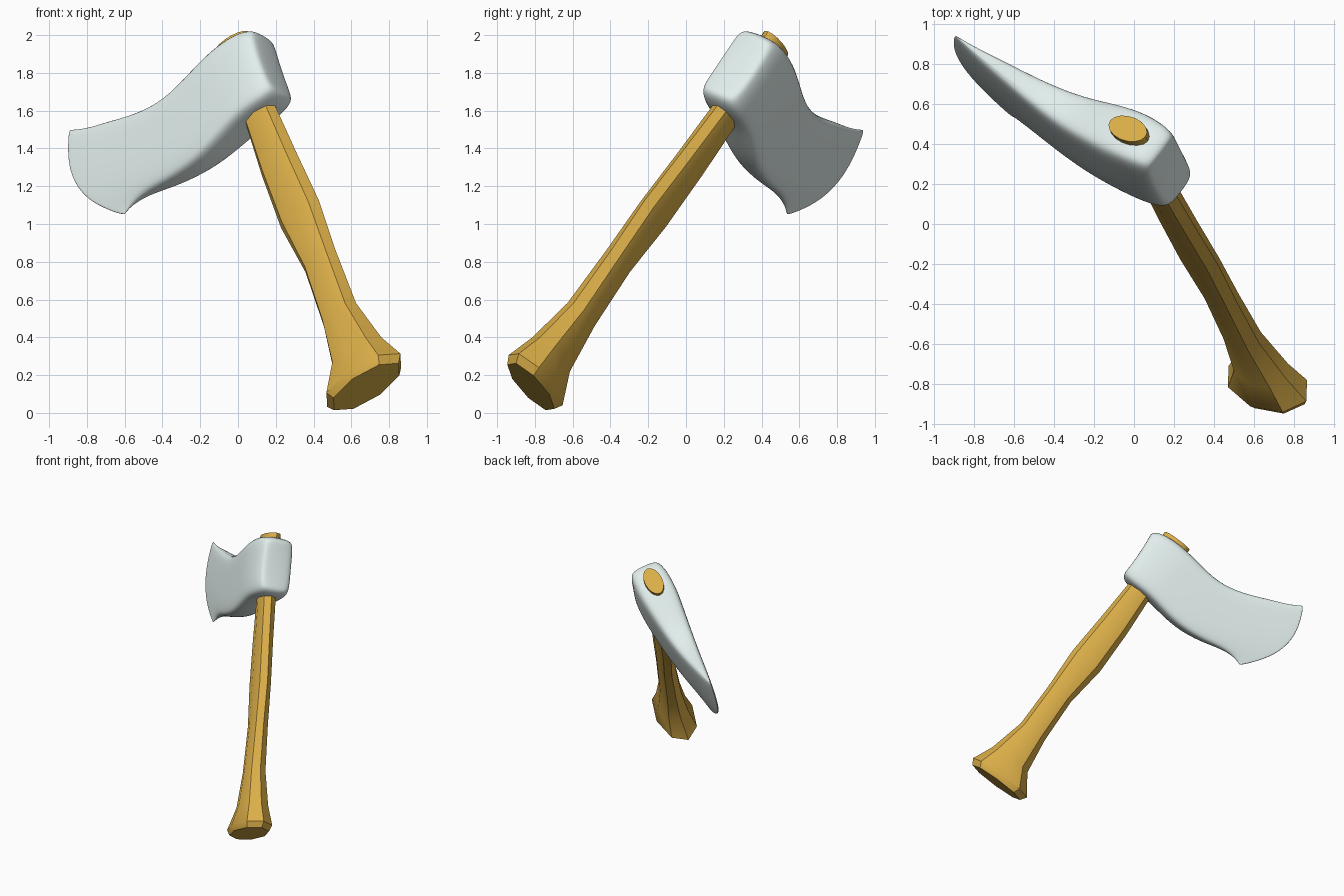
import bpy, bmesh, math
from mathutils import Vector

if "Cube" in bpy.data.objects:
    bpy.data.objects.remove(bpy.data.objects["Cube"])

# Tilted axe frame: F toward the cutting edge, N across the cheeks, U up the handle
ORIGIN = Vector((-0.025, 0.465, 1.94))
F = Vector((-0.759, 0.348, -0.552))
N = Vector((-0.575, -0.755, 0.314))
U = Vector((-0.307, 0.555, 0.772))


def place(f, n, u):
    return ORIGIN + F * f + N * n + U * u


def material(name, colour):
    m = bpy.data.materials.new(name)
    m.diffuse_color = colour
    m.use_nodes = True
    m.node_tree.nodes["Principled BSDF"].inputs["Base Color"].default_value = m.diffuse_color
    return m


def loft(name, rings, mat):
    """Join closed rings of points into a capped solid."""
    bm = bmesh.new()
    loops = [[bm.verts.new(place(*p)) for p in ring] for ring in rings]
    k = len(rings[0])
    for a, b in zip(loops, loops[1:]):
        for i in range(k):
            j = (i + 1) % k
            bm.faces.new((a[i], a[j], b[j], b[i]))
    caps = (loops[0], loops[-1])
    if name == "axe_head":      # grid caps, pairing the two cheeks
        for c in caps:
            for i in range(k // 2 - 1):
                bm.faces.new((c[i], c[i + 1], c[k - 2 - i], c[k - 1 - i]))
    else:
        for c in caps:
            bm.faces.new(c)
    bmesh.ops.recalc_face_normals(bm, faces=bm.faces)
    me = bpy.data.meshes.new(name)
    bm.to_mesh(me)
    bm.free()
    me.materials.append(mat)
    ob = bpy.data.objects.new(name, me)
    bpy.context.collection.objects.link(ob)
    return ob


def smooth(ob, angle):
    bpy.ops.object.select_all(action='DESELECT')
    ob.select_set(True)
    bpy.context.view_layer.objects.active = ob
    bpy.ops.object.shade_smooth_by_angle(angle=math.radians(angle))


steel = material("steel", (0.76, 0.86, 0.84, 1))
wood = material("wood", (0.70, 0.42, 0.065, 1))

# Head stations: f at top, f at bottom, bulge, u top, u bottom, half thickness
stations = [
    (-0.19, -0.17, 0.01, -0.07, -0.43, 0.095),
    (-0.175, -0.155, 0.01, -0.035, -0.465, 0.125),
    (-0.08, -0.07, 0.0, -0.005, -0.485, 0.145),
    (0.08, 0.08, 0.0, -0.005, -0.48, 0.15),
    (0.25, 0.24, 0.0, -0.03, -0.51, 0.13),
    (0.45, 0.42, 0.01, -0.06, -0.53, 0.105),
    (0.65, 0.62, 0.02, -0.01, -0.50, 0.075),
    (0.82, 0.77, 0.05, 0.07, -0.455, 0.05),
    (0.97, 0.88, 0.10, 0.13, -0.45, 0.025),
    (1.055, 0.942, 0.14, 0.185, -0.47, 0.008),
    (1.065, 0.950, 0.145, 0.19, -0.475, 0.004),
]
rows = [(0, 0.68), (0.07, 0.97), (0.28, 1), (0.5, 1), (0.72, 1), (0.93, 0.95), (1, 0.66)]
rings = []
for ft, fb, bulge, ut, ub, h in stations:
    side = [(ft + (fb - ft) * t + bulge * 4 * t * (1 - t), h * w, ut + (ub - ut) * t)
            for t, w in rows]
    rings.append(side + [(f, -n, u) for f, n, u in reversed(side)])
head = loft("axe_head", rings, steel)
sub = head.modifiers.new("Subdivision", 'SUBSURF')
sub.levels = sub.render_levels = 2
smooth(head, 60)

# Handle: eight-sided sections (u, f centre, half width f, half width n)
sections = [
    (0.018, 0.0, 0.112, 0.066),
    (-0.03, 0.0, 0.115, 0.068),
    (-0.45, 0.0, 0.098, 0.068),
    (-0.80, 0.005, 0.118, 0.066),
    (-1.15, 0.0, 0.132, 0.066),
    (-1.48, -0.01, 0.105, 0.070),
    (-1.84, 0.0, 0.112, 0.082),
    (-2.12, -0.01, 0.165, 0.112),
    (-2.28, 0.012, 0.255, 0.150),
    (-2.325, 0.012, 0.225, 0.130),
]
rings = []
for u, c, a, b in sections:
    rings.append([(c + a * math.cos(i * math.pi / 4), b * math.sin(i * math.pi / 4), u)
                  for i in range(8)])
smooth(loft("handle", rings, wood), 35)

# Handle end showing through the top of the head
tip = [[(0.116 * math.cos(i * math.pi / 8), 0.068 * math.sin(i * math.pi / 8), u)
        for i in range(16)] for u in (-0.04, 0.02)]
smooth(loft("handle_tip", tip, wood), 35)
